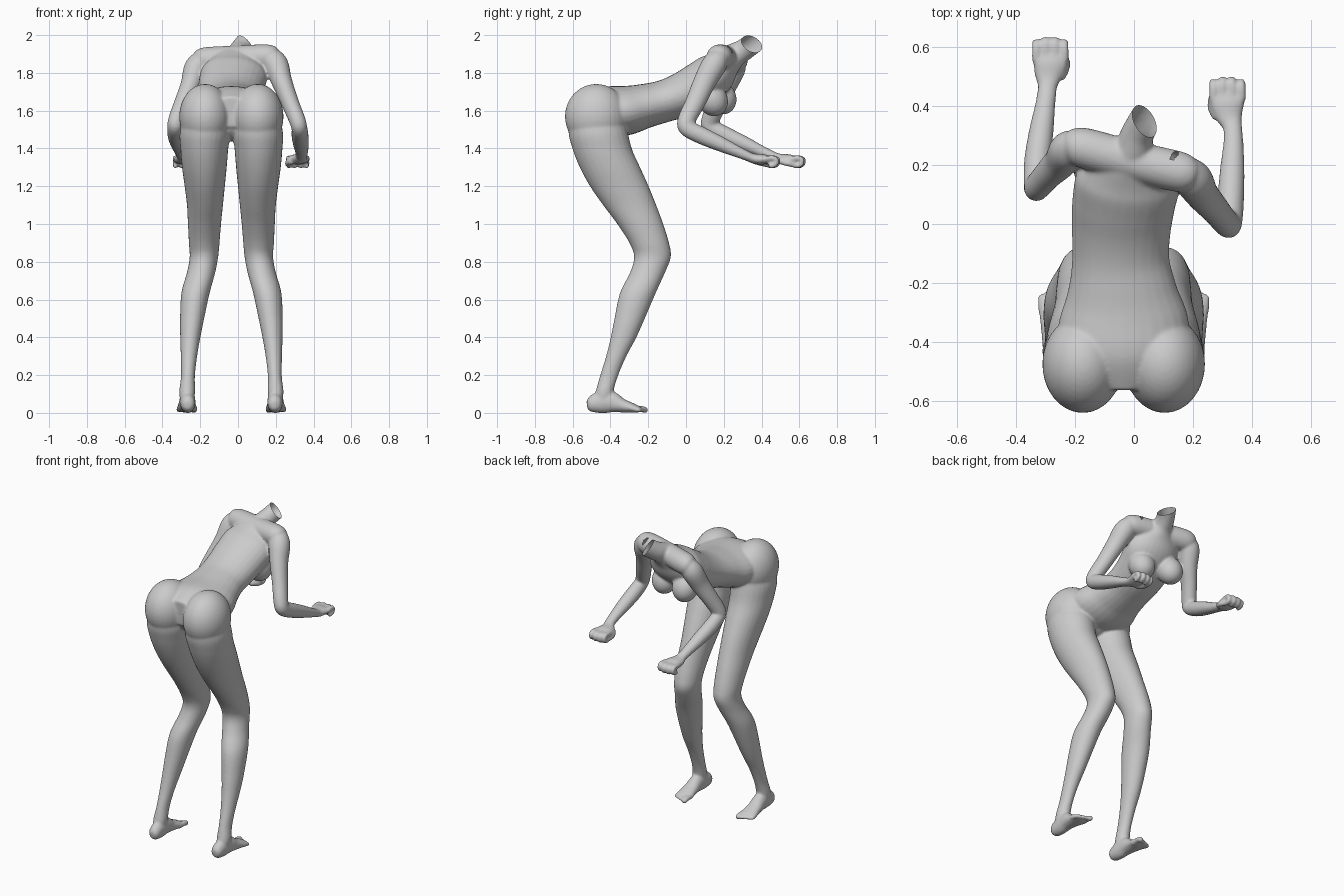
import bpy, bmesh
from mathutils import Vector, Matrix

bm = bmesh.new()
MID = -0.035          # mirror line of hips and legs


def spline(pts, steps=6):
    """Catmull-Rom through rows of numbers."""
    out = []
    n = len(pts)
    for i in range(n - 1):
        p = [pts[max(0, min(n - 1, i + k))] for k in (-1, 0, 1, 2)]
        for s in range(steps):
            t = s / steps
            out.append([0.5 * (2 * b + (c - a) * t + (2 * a - 5 * b + 4 * c - d) * t * t
                        + (3 * b - a - 3 * c + d) * t ** 3) for a, b, c, d in zip(*p)])
    return out + [list(pts[-1])]


def tube(rows, side=(1, 0, 0), flat=False, sides=28):
    """Loft ellipses (x, y, z, half width, half depth) along a smooth path."""
    import math
    rows = spline(rows)
    cen = [Vector(r[:3]) for r in rows]
    rings = []
    for i, r in enumerate(rows):
        if flat:
            s, u = Vector((1, 0, 0)), Vector((0, 1, 0))
        else:
            t = (cen[min(i + 1, len(cen) - 1)] - cen[max(i - 1, 0)]).normalized()
            s = Vector(side)
            s = (s - t * s.dot(t)).normalized()
            u = t.cross(s)
        rings.append([bm.verts.new(cen[i] + s * r[3] * math.cos(a) + u * r[4] * math.sin(a))
                      for a in (2 * math.pi * k / sides for k in range(sides))])
    faces = [bm.faces.new(rings[0][::-1]), bm.faces.new(rings[-1])]
    for a, b in zip(rings, rings[1:]):
        for k in range(sides):
            j = (k + 1) % sides
            faces.append(bm.faces.new((a[k], a[j], b[j], b[k])))
    bmesh.ops.recalc_face_normals(bm, faces=faces)


def ball(c, r, tilt=0):
    m = Matrix.Translation(c) @ Matrix.Rotation(tilt, 4, 'X') @ Matrix.Diagonal((*r, 1))
    bmesh.ops.create_uvsphere(bm, u_segments=32, v_segments=20, radius=1, matrix=m)


# torso, running from hips forward and up into the neck
tube([(MID, -.56, 1.60, .10, .08), (MID, -.45, 1.605, .21, .125), (MID, -.33, 1.605, .22, .132),
      (-.04, -.22, 1.63, .185, .118), (-.045, -.12, 1.655, .165, .112), (-.043, -.02, 1.69, .168, .118),
      (-.035, .07, 1.74, .175, .122), (-.02, .15, 1.80, .175, .115), (-.01, .21, 1.86, .13, .085),
      (0, .26, 1.90, .07, .066), (.014, .31, 1.93, .056, .058), (.05, .37, 1.975, .056, .058),
      (.09, .42, 2.01, .056, .058)])
ball((MID, -.43, 1.57), (.13, .13, .125))
# shoulder girdle
tube([(-.225, .265, 1.865, .045, .045), (-.18, .26, 1.872, .068, .068), (-.01, .215, 1.885, .068, .065),
      (.16, .175, 1.89, .068, .066), (.20, .165, 1.885, .045, .045)], side=(0, 1, 0))
# chest
ball((.055, .14, 1.665), (.08, .08, .092), .5)
ball((-.125, .185, 1.675), (.08, .08, .092), .5)

# legs: z, inner x, outer x, back y, front y
LEG = [(1.62, .02, .20, -.60, -.34), (1.5, -.025, .237, -.622, -.31), (1.4, -.018, .235, -.60, -.285),
       (1.3, -.01, .226, -.56, -.24), (1.2, 0, .212, -.505, -.195), (1.1, .01, .20, -.435, -.155),
       (1.0, .02, .195, -.36, -.118), (.9, .028, .19, -.297, -.088), (.83, .035, .186, -.275, -.08),
       (.75, .05, .20, -.296, -.11), (.64, .08, .23, -.35, -.16), (.5, .11, .237, -.38, -.22),
       (.4, .13, .236, -.40, -.265), (.3, .147, .233, -.425, -.318), (.2, .158, .232, -.456, -.36),
       (.12, .157, .241, -.478, -.383), (.06, .165, .235, -.49, -.38)]


for s in (1, -1):
    def X(x):
        return MID + s * (x - MID)
    tube([(X((a + b) / 2), (c + d) / 2, z, (b - a) / 2, (d - c) / 2) for z, a, b, c, d in LEG], flat=True)
    # buttock
    ball((X(.104), -.475, 1.575), (.137, .166, .172))
    # foot
    tube([(X(.195), -.525, .05, .02, .022), (X(.195), -.505, .052, .035, .042), (X(.196), -.46, .06, .041, .056),
          (X(.198), -.40, .064, .043, .058), (X(.20), -.34, .045, .047, .038), (X(.20), -.285, .032, .054, .026),
          (X(.20), -.25, .025, .048, .018)])
    # toes, big toe on the inside
    for i in range(5):
        x, end, r = .163 + .0205 * i, -.212 - .009 * i, .017 if i == 0 else .0125
        tube([(X(x), -.29, .026, r, r), (X(x), end - .03, .027, r, r),
              (X(x), end, .02, r, r), (X(x), end + .01, .017, r * .5, r * .5)], sides=12)

# arms: shoulder to wrist
ARMS = {
    1: [(.165, .185, 1.895, .055, .05), (.20, .15, 1.85, .066, .066), (.232, .10, 1.76, .055, .06),
        (.275, .05, 1.65, .047, .053), (.312, .005, 1.56, .044, .048), (.325, .005, 1.515, .042, .045),
        (.328, .08, 1.475, .045, .046), (.333, .18, 1.43, .042, .04), (.337, .28, 1.385, .034, .03),
        (.333, .35, 1.355, .032, .024)],
    -1: [(-.19, .265, 1.875, .055, .05), (-.222, .25, 1.83, .064, .066), (-.25, .21, 1.74, .055, .06),
         (-.29, .17, 1.65, .047, .053), (-.325, .13, 1.56, .044, .048), (-.332, .13, 1.52, .042, .045),
         (-.328, .21, 1.475, .045, .046), (-.315, .31, 1.43, .042, .04), (-.30, .41, 1.385, .034, .03),
         (-.292, .48, 1.357, .032, .024)]}
for s, rows in ARMS.items():
    tube(rows)
    # hand with curled fingers, thumb toward the body
    hx, hy = (.316, .33) if s == 1 else (-.284, .465)
    wx = rows[-1][0]
    tube([(wx, hy, 1.36, .032, .024), (hx + s * .006, hy + .04, 1.35, .048, .027),
          (hx, hy + .08, 1.348, .06, .027), (hx, hy + .112, 1.345, .06, .02)])
    for i in range(4):
        fx = hx + s * (-.048 + .032 * i)
        e = hy + .165 - (.008 if i in (0, 3) else 0)
        tube([(fx, hy + .09, 1.35, .016, .016), (fx, e - .025, 1.355, .015, .015),
              (fx, e - .008, 1.34, .015, .015), (fx, e - .018, 1.317, .014, .014),
              (fx, e - .05, 1.314, .013, .013)], sides=12)
    tube([(hx - s * .03, hy + .03, 1.342, .02, .02), (hx - s * .052, hy + .07, 1.328, .017, .017),
          (hx - s * .045, hy + .115, 1.316, .014, .014)], sides=12)

me = bpy.data.meshes.new("rough")
bm.to_mesh(me)
bm.free()
rough = bpy.data.objects.new("rough_body", me)
bpy.context.collection.objects.link(rough)

# fuse the parts into one skin and soften the joins
rm = rough.modifiers.new("fuse", 'REMESH')
rm.mode = 'VOXEL'
rm.voxel_size = .007
sm = rough.modifiers.new("soften", 'SMOOTH')
sm.factor, sm.iterations = .5, 10
dg = bpy.context.evaluated_depsgraph_get()
skin = bpy.data.meshes.new_from_object(rough.evaluated_get(dg))
bpy.data.objects.remove(rough)

# open, slanted cut at the neck
b = bmesh.new()
b.from_mesh(skin)
cut, nrm = Vector((.035, .355, 1.955)), Vector((.68, .42, .60)).normalized()
faces = [f for f in b.faces if (f.calc_center_median() - cut).length < .16 and f.calc_center_median().z > 1.88]
geom = set(faces)
for f in faces:
    geom.update(f.edges)
    geom.update(f.verts)
bmesh.ops.bisect_plane(b, geom=list(geom), plane_co=cut, plane_no=nrm, clear_outer=True)
low = min(v.co.z for v in b.verts)
for v in b.verts:
    v.co.z -= low
for f in b.faces:
    f.smooth = True
b.to_mesh(skin)
b.free()
body = bpy.data.objects.new("mannequin_body", skin)
bpy.context.collection.objects.link(body)
